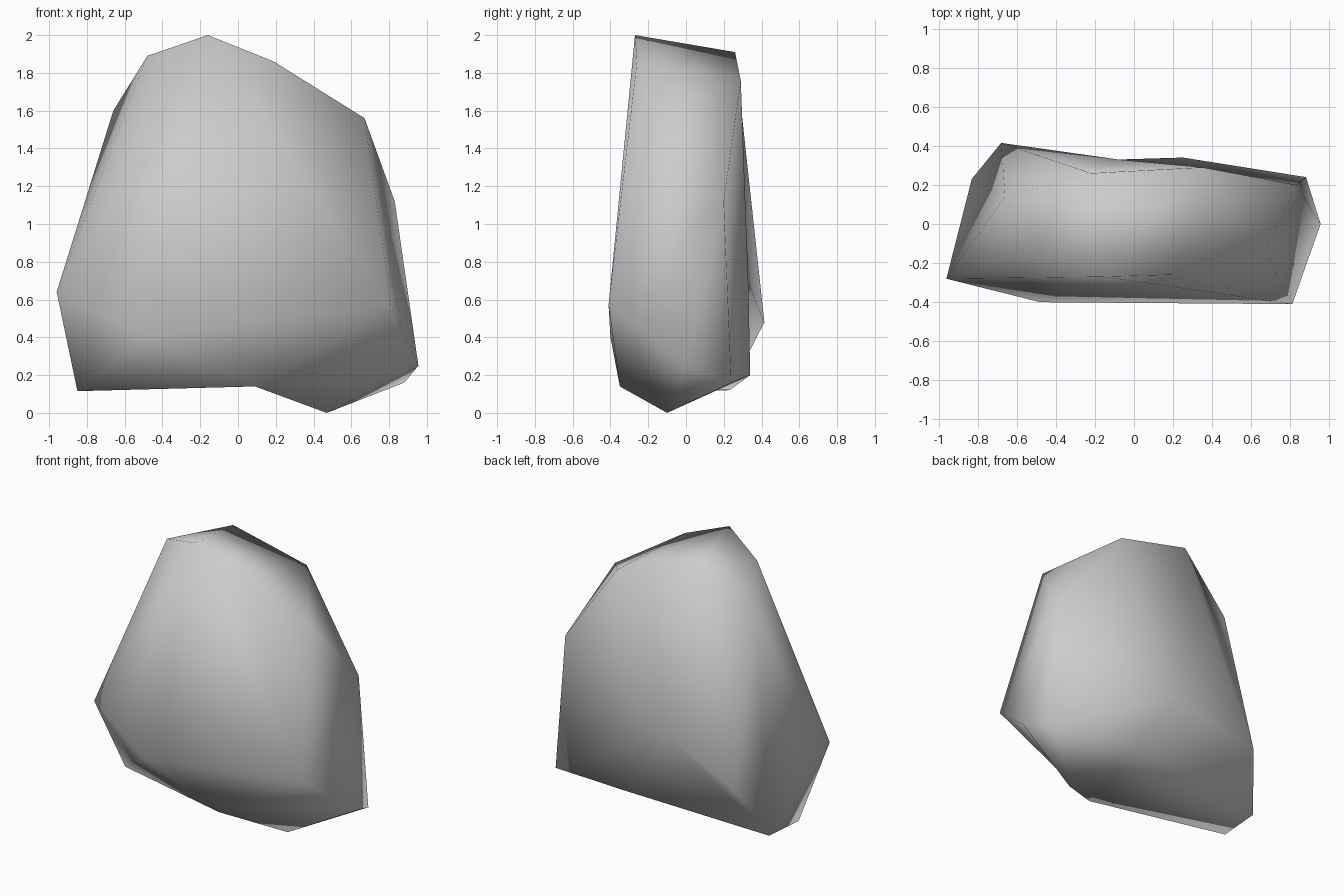
import bpy
import bmesh

cube = bpy.data.objects.get("Cube")
if cube:
    bpy.data.objects.remove(cube, do_unlink=True)

# Stone material
stone = bpy.data.materials.new("grey_stone")
stone.use_nodes = True
grey = (0.6, 0.6, 0.6, 1.0)
stone.diffuse_color = grey
bsdf = stone.node_tree.nodes["Principled BSDF"]
bsdf.inputs["Base Color"].default_value = grey
bsdf.inputs["Roughness"].default_value = 0.9

# Corners of the boulder, grouped by region
crown = [(-0.16, -0.27, 2.0), (-0.22, 0.26, 1.91), (-0.48, -0.13, 1.89),
         (0.19, -0.26, 1.86), (0.35, 0.29, 1.76), (-0.66, 0.14, 1.6),
         (0.67, -0.14, 1.56)]
sides = [(0.83, 0.2, 1.12), (-0.96, -0.28, 0.64), (0.81, -0.41, 0.57),
         (-0.68, 0.415, 0.48), (-0.48, -0.4, 0.4), (0.955, 0.0, 0.25)]
base = [(0.88, 0.24, 0.16), (-0.85, -0.08, 0.115), (-0.83, 0.23, 0.12),
        (0.47, -0.1, 0.0)]

# Corners that start on the hull and are then pressed in to make hollows:
# front underside, back underside, valley in the back
hollows = [((0.09, -0.36, -0.02), (0.09, -0.35, 0.14)),
           ((0.25, 0.36, -0.02), (0.25, 0.34, 0.2)),
           ((-0.08, 0.63, 0.68), (-0.08, 0.33, 0.69))]

bm = bmesh.new()
for co in crown + sides + base:
    bm.verts.new(co)
pressed = [(bm.verts.new(start), end) for start, end in hollows]
bmesh.ops.convex_hull(bm, input=list(bm.verts))
for vert, end in pressed:
    vert.co = end
loose = [v for v in bm.verts if not v.link_faces]
bmesh.ops.delete(bm, geom=loose, context='VERTS')
bmesh.ops.recalc_face_normals(bm, faces=list(bm.faces))

# Soft shading over the whole stone
for face in bm.faces:
    face.smooth = True

mesh = bpy.data.meshes.new("boulder")
bm.to_mesh(mesh)
bm.free()
mesh.materials.append(stone)
boulder = bpy.data.objects.new("boulder", mesh)
bpy.context.collection.objects.link(boulder)
